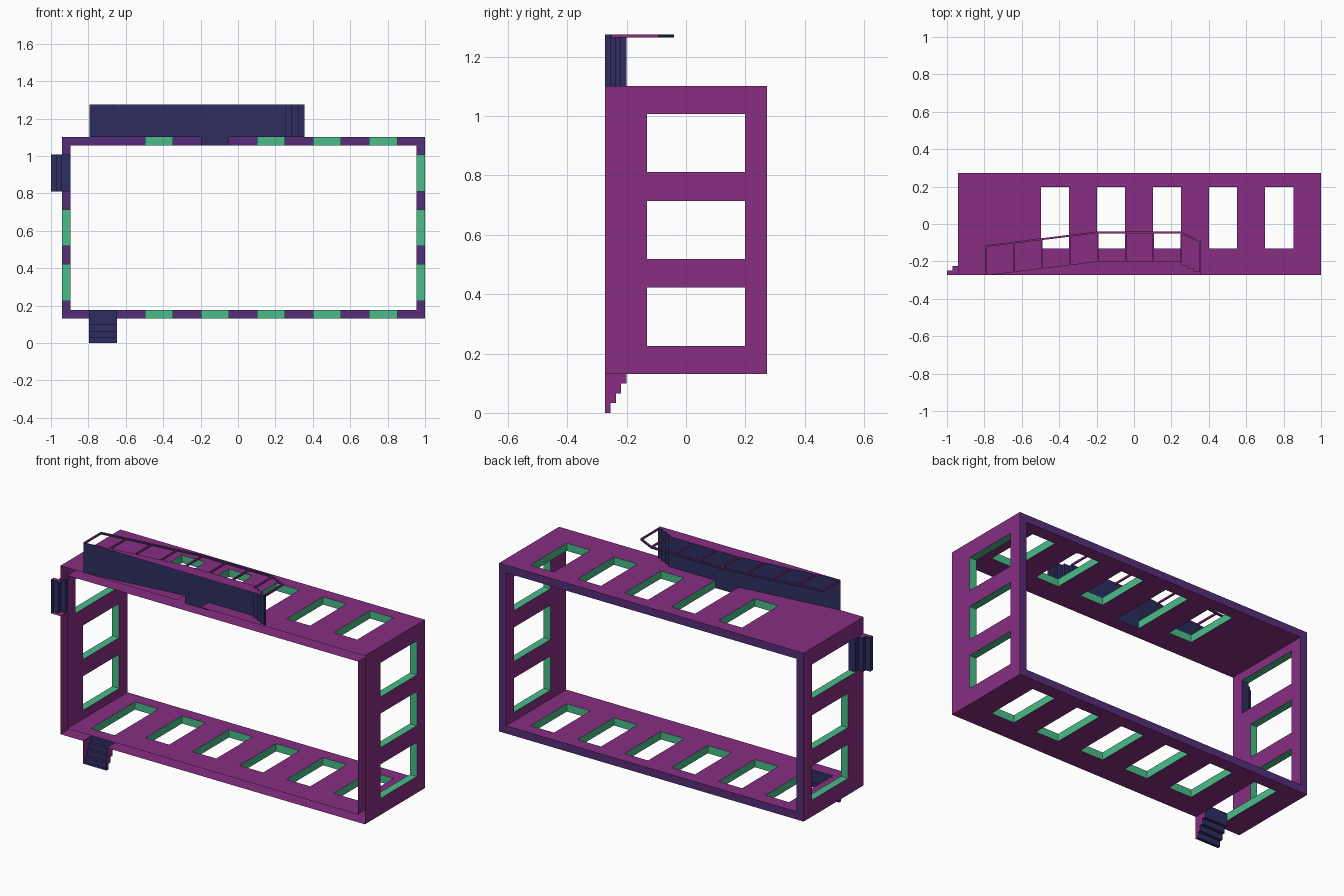
import bpy, bmesh
from mathutils import Vector

if "Cube" in bpy.data.objects:
    bpy.data.objects.remove(bpy.data.objects["Cube"])

def srgb(r, g, b):
    f = lambda c: c / 12.92 if c < 0.04045 else ((c + 0.055) / 1.055) ** 2.4
    return (f(r), f(g), f(b), 1)

MATS = []
for name, col in [("wall_purple", (.53, .18, .51)), ("cap_indigo", (.34, .18, .47)),
                  ("reveal_green", (.29, .74, .54)), ("step_navy", (.18, .18, .38))]:
    m = bpy.data.materials.new(name)
    m.diffuse_color = srgb(*col)
    m.use_nodes = True
    m.node_tree.nodes["Principled BSDF"].inputs["Base Color"].default_value = m.diffuse_color
    MATS.append(m)
WALL, CAP, GREEN, NAVY = range(4)

X0, X1, Z0, Z1, T = -.941, 1.0, .131, 1.101, .0445   # wall ring and thickness
Y0, YD, YW, YH, Y1 = -.273, -.2, -.131, .199, .273   # base, door sill, window sill, head, cap
ZR = 1.275                                           # outer side of the ramp

def face(bm, pts, normal, mat):
    """Add a polygon facing roughly along normal."""
    f = bm.faces.new([bm.verts.new(p) for p in pts])
    f.normal_update()
    if f.normal.dot(Vector(normal)) < 0:
        f.normal_flip()
    f.material_index = mat

def finish(bm, name):
    bmesh.ops.remove_doubles(bm, verts=bm.verts, dist=1e-5)
    me = bpy.data.meshes.new(name)
    bm.to_mesh(me)
    bm.free()
    for m in MATS:
        me.materials.append(m)
    bpy.context.collection.objects.link(bpy.data.objects.new(name, me))

def wall(name, axis, outer, sign, u0, u1, openings):
    """Hollow wall, open at the base. openings: (start, end, is_door)."""
    def P(u, y, d):
        if d:
            u = min(max(u, u0 + T), u1 - T)
        w = outer - sign * T * d
        return (u, y, w) if axis == 'x' else (w, y, u)
    out = Vector((0, 0, sign)) if axis == 'x' else Vector((sign, 0, 0))
    along = Vector((1, 0, 0)) if axis == 'x' else Vector((0, 0, 1))
    bm = bmesh.new()
    us = sorted([u0, u1] + [v for o in openings for v in o[:2]])
    ys = [Y0, YD, YW, YH, Y1]
    # outer and inner skins
    for a, b in zip(us, us[1:]):
        hole = next((o for o in openings if o[0] == a and o[1] == b), None)
        for c, e in zip(ys, ys[1:]):
            for d in (0, 1):
                if hole:
                    low = (Y0 if d == 0 else YD) if hole[2] else YW
                    if c >= low and e <= YH:
                        continue
                face(bm, [P(a, c, d), P(b, c, d), P(b, e, d), P(a, e, d)],
                     out * (1 - 2 * d), WALL)
        # cap along the rear edge
        face(bm, [P(a, Y1, 0), P(b, Y1, 0), P(b, Y1, 1), P(a, Y1, 1)], (0, 1, 0), CAP)
    # reveals and door thresholds
    for a, b, door in openings:
        lo = YD if door else YW
        for y, n, mat in ((lo, 1, NAVY if door else GREEN), (YH, -1, GREEN)):
            face(bm, [P(a, y, 0), P(b, y, 0), P(b, y, 1), P(a, y, 1)], (0, n, 0), mat)
        for u, n in ((a, along), (b, -along)):
            face(bm, [P(u, lo, 0), P(u, YH, 0), P(u, YH, 1), P(u, lo, 1)], n, GREEN)
    finish(bm, name)

long_open = [(-.796 + .2995 * i, -.646 + .2995 * i) for i in range(6)]
side_open = [(.226 + .2925 * i, .422 + .2925 * i) for i in range(3)]
wall("wall_lower", 'x', Z0, -1, X0, X1, [(a, b, i == 0) for i, (a, b) in enumerate(long_open)])
wall("wall_upper", 'x', Z1, 1, X0, X1, [(a, b, i == 2) for i, (a, b) in enumerate(long_open) if i])
wall("wall_right", 'z', X1, 1, Z0, Z1, [(a, b, False) for a, b in side_open])
wall("wall_left", 'z', X0, -1, Z0, Z1, [(a, b, i == 2) for i, (a, b) in enumerate(side_open)])

def stairs(name, path, axis, w0, w1, sides):
    """Open-based steps: path of (distance, y) swept between w0 and w1."""
    P = lambda s, y, w: (s, y, w) if axis == 'x' else (w, y, s)
    side_n = Vector(P(0, 0, 1))
    bm = bmesh.new()
    for (s, y), (t, v) in zip(path, path[1:]):
        n = Vector(P(-(v - y), t - s, 0))
        if path[-1][0] < path[0][0]:
            n = -n
        face(bm, [P(s, y, w0), P(t, v, w0), P(t, v, w1), P(s, y, w1)], n, NAVY)
    # purple side panels
    for w in sides:
        poly = list(path)
        for s, y in (path[-1], path[0]):
            if y > Y0 + 1e-4:
                poly.append((s, Y0))
        face(bm, [P(s, y, w) for s, y in poly], side_n * (1 if w == w1 else -1), WALL)
    finish(bm, name)

def flight(s0, run, rise, n, end_riser):
    pts, y = [(s0, Y0)], Y0
    for i in range(n):
        y += rise
        pts += [(s0 + run * i, y), (s0 + run * (i + 1), y)]
    return pts + ([(s0 + run * n, y + rise)] if end_riser else [])

R = YD - Y0
a, b = long_open[0]
stairs("lower_steps", flight(0, Z0 / 4, R / 4, 4, False), 'z', a, b, (a, b))
a, b = side_open[2]
stairs("left_steps", flight(-1, (X0 + 1) / 2, R / 3, 2, True), 'x', a, b, (a, b))

# ramp, landing and the steps at its right end
RX0, RX1, RX2, RX3 = -.794, -.198, .251, .356
down = flight(RX3, (RX2 - RX3) / 3, R / 4, 3, True)[::-1]
stairs("ramp_and_steps", [(RX0, Y0), (RX1, YD)] + down, 'x', Z1, ZR, (ZR,))

# railing along the outer side
H, W = .16, .01
def floor_y(x):
    if x < RX1:
        return Y0 + R * (x - RX0) / (RX1 - RX0)
    return YD if x <= RX2 else YD - R * .72 * (x - RX2) / (RX3 - RX2)

rail = [(x, floor_y(x) + H) for x in (RX0, RX1, RX2, RX3)]
bm = bmesh.new()
for (x, y), (u, v) in zip(rail, rail[1:]):
    lo, hi = [(x, y - W), (u, v - W)], [(x, y), (u, v)]
    for pts, n in ((hi, 1), (lo, -1)):
        face(bm, [(*pts[0], ZR - W), (*pts[1], ZR - W), (*pts[1], ZR), (*pts[0], ZR)], (0, n, 0), NAVY)
    for z, n in ((ZR, 1), (ZR - W, -1)):
        face(bm, [(*p, z) for p in lo + hi[::-1]], (0, 0, n), WALL)
for (x, y), n in ((rail[0], -1), (rail[-1], 1)):
    face(bm, [(x, y - W, ZR - W), (x, y, ZR - W), (x, y, ZR), (x, y - W, ZR)], (n, 0, 0), WALL)
finish(bm, "hand_rail")

bm = bmesh.new()
for i in range(9):
    x = RX0 + .004 + i * .149 if i < 8 else RX3 - .004
    y = floor_y(x)
    g = bmesh.ops.create_cube(bm, size=1)["verts"]
    bmesh.ops.scale(bm, vec=(.008, H - W / 2, W), verts=g)
    bmesh.ops.translate(bm, vec=(x, y + (H - W / 2) / 2, ZR - W / 2), verts=g)
finish(bm, "rail_posts")
